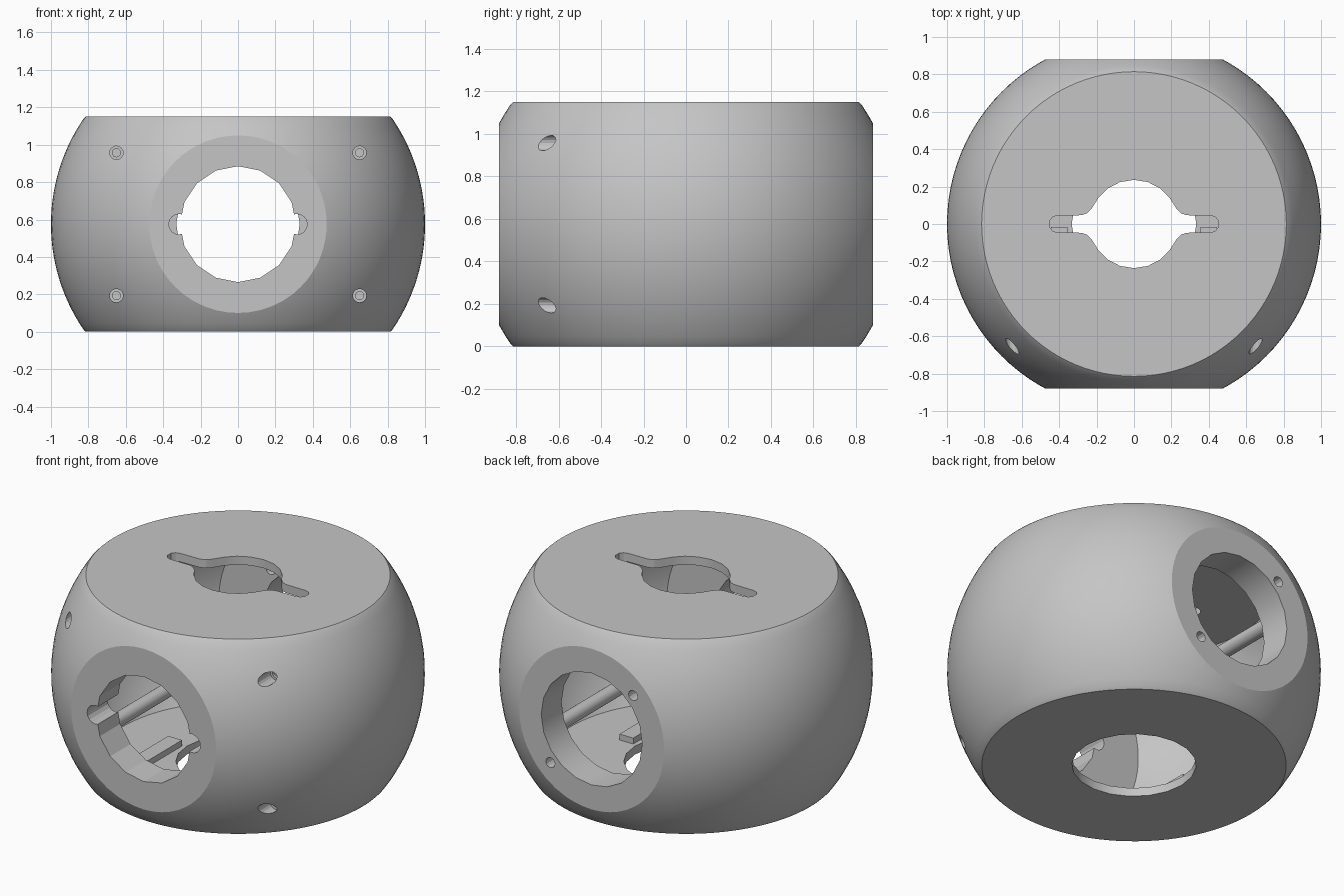
import bpy, bmesh, math
from mathutils import Matrix

if "Cube" in bpy.data.objects:
    bpy.data.objects.remove(bpy.data.objects["Cube"], do_unlink=True)

MID = 0.575    # half height, and height of the sphere centre
FLAT = 0.88    # distance of the front and back flats

grey = bpy.data.materials.new("grey_plastic")
grey.use_nodes = True
grey.diffuse_color = (0.56, 0.56, 0.56, 1)
grey.node_tree.nodes["Principled BSDF"].inputs["Base Color"].default_value = (0.56, 0.56, 0.56, 1)


def make(name, bm):
    bmesh.ops.recalc_face_normals(bm, faces=bm.faces)
    mesh = bpy.data.meshes.new(name)
    bm.to_mesh(mesh)
    bm.free()
    mesh.materials.append(grey)
    obj = bpy.data.objects.new(name, mesh)
    bpy.context.collection.objects.link(obj)
    return obj


def box(name, lo, hi):
    bm = bmesh.new()
    bmesh.ops.create_cube(bm, size=1)
    for v in bm.verts:
        v.co = [a if c < 0 else b for c, a, b in zip(v.co, lo, hi)]
    return make(name, bm)


def rod(name, x, z, radius, y0, y1, sides=16):
    """Cylinder along y."""
    bm = bmesh.new()
    bmesh.ops.create_cone(bm, cap_ends=True, segments=sides, radius1=radius, radius2=radius,
                          depth=abs(y1 - y0),
                          matrix=Matrix.Translation((x, (y0 + y1) / 2, z)) @ Matrix.Rotation(math.pi / 2, 4, "X"))
    return make(name, bm)


def prism(name, outline, z0, z1):
    bm = bmesh.new()
    face = bm.faces.new([bm.verts.new((x, y, z0)) for x, y in outline])
    ext = bmesh.ops.extrude_face_region(bm, geom=[face])
    bmesh.ops.translate(bm, vec=(0, 0, z1 - z0),
                        verts=[g for g in ext["geom"] if isinstance(g, bmesh.types.BMVert)])
    return make(name, bm)


def barrel(name, radius, half, chamfer, sides=96, rings=28):
    """Ball with its top and bottom sliced off, lathed about z."""
    a = math.asin((half - chamfer) / radius)
    prof = [(radius * math.cos(t), radius * math.sin(t))
            for t in (-a + 2 * a * i / rings for i in range(rings + 1))]
    if chamfer:
        r = prof[0][0] - chamfer
        prof = [(r, -half)] + prof + [(r, half)]
    bm = bmesh.new()
    loops = [[bm.verts.new((r * math.cos(2 * math.pi * k / sides), r * math.sin(2 * math.pi * k / sides), z + MID))
              for k in range(sides)] for r, z in prof]
    for low, high in zip(loops, loops[1:]):
        for k in range(sides):
            n = (k + 1) % sides
            bm.faces.new((low[k], low[n], high[n], high[k]))
    bm.faces.new(loops[0])
    bm.faces.new(loops[-1])
    return make(name, bm)


def boolean(obj, cutter, operation="DIFFERENCE"):
    mod = obj.modifiers.new("cut", "BOOLEAN")
    mod.operation, mod.object, mod.solver = operation, cutter, "EXACT"
    bpy.context.view_layer.objects.active = obj
    bpy.ops.object.modifier_apply(modifier=mod.name)
    bpy.data.objects.remove(cutter, do_unlink=True)


def circle(radius, sides=16):
    return [(radius * math.cos(2 * math.pi * k / sides), radius * math.sin(2 * math.pi * k / sides))
            for k in range(sides)]


# Outer ball with flats, hollowed by a smaller one with thick front and back walls
shell = barrel("shell", 1.0, MID, 0.012)
boolean(shell, box("flats", (-2, -FLAT, -1), (2, FLAT, 2)), "INTERSECT")
cavity = barrel("cavity", 0.92, MID - 0.05, 0)
boolean(cavity, box("cavity_flats", (-2, -0.69, -1), (2, 0.69, 2)), "INTERSECT")
boolean(shell, cavity)

# Round front, back and bottom openings
boolean(shell, rod("front_opening", 0, MID, 0.31, -1, -0.5))
boolean(shell, rod("back_opening", 0, MID, 0.33, 0.5, 1, 20))
boolean(shell, prism("bottom_opening", circle(0.333, 20), -0.2, 0.2))

# Top opening with a narrow slot on either side
quarter = [(0.45, 0.018), (0.435, 0.037), (0.41, 0.045), (0.28, 0.047), (0.25, 0.058), (0.225, 0.085),
           (0.19, 0.14), (0.14, 0.19), (0.075, 0.224)]
half = quarter + [(0, 0.236)] + [(-x, y) for x, y in reversed(quarter)]
outline = half + [(-x, -y) for x, y in half]
boolean(shell, prism("top_opening", outline, 1.0, 1.3))

# Front notches, back mounting holes and counterbored screw holes
for s in (-1, 1):
    boolean(shell, rod("notch", s * 0.315, MID, 0.055, -1, -0.5))
    boolean(shell, rod("mount_hole", s * 0.27, MID - s * 0.27, 0.03, 0.5, 1, 12))
    for t in (-1, 1):
        x, z = s * 0.65, MID + t * 0.382
        boolean(shell, rod("counterbore", x, z, 0.036, -1, -0.575))
        boolean(shell, rod("screw_hole", x, z, 0.022, -1, -0.4))
smooth = [shell]

# Screw posts running front to back, and thin floor tabs
for s, side in ((1, "left"), (-1, "right")):
    for t, level in ((1, "upper"), (-1, "lower")):
        smooth.append(rod(f"{level}_{side}_post", s * 0.65, MID + t * 0.382, 0.04, -0.56, 0.53, 24))
    box(f"{side}_floor_tab", (s * 0.4 - 0.045, -0.36, 0.045), (s * 0.4 + 0.045, -0.015, 0.085))

bpy.ops.object.select_all(action="DESELECT")
for obj in smooth:
    obj.select_set(True)
bpy.context.view_layer.objects.active = shell
bpy.ops.object.shade_smooth_by_angle(angle=math.radians(20))
